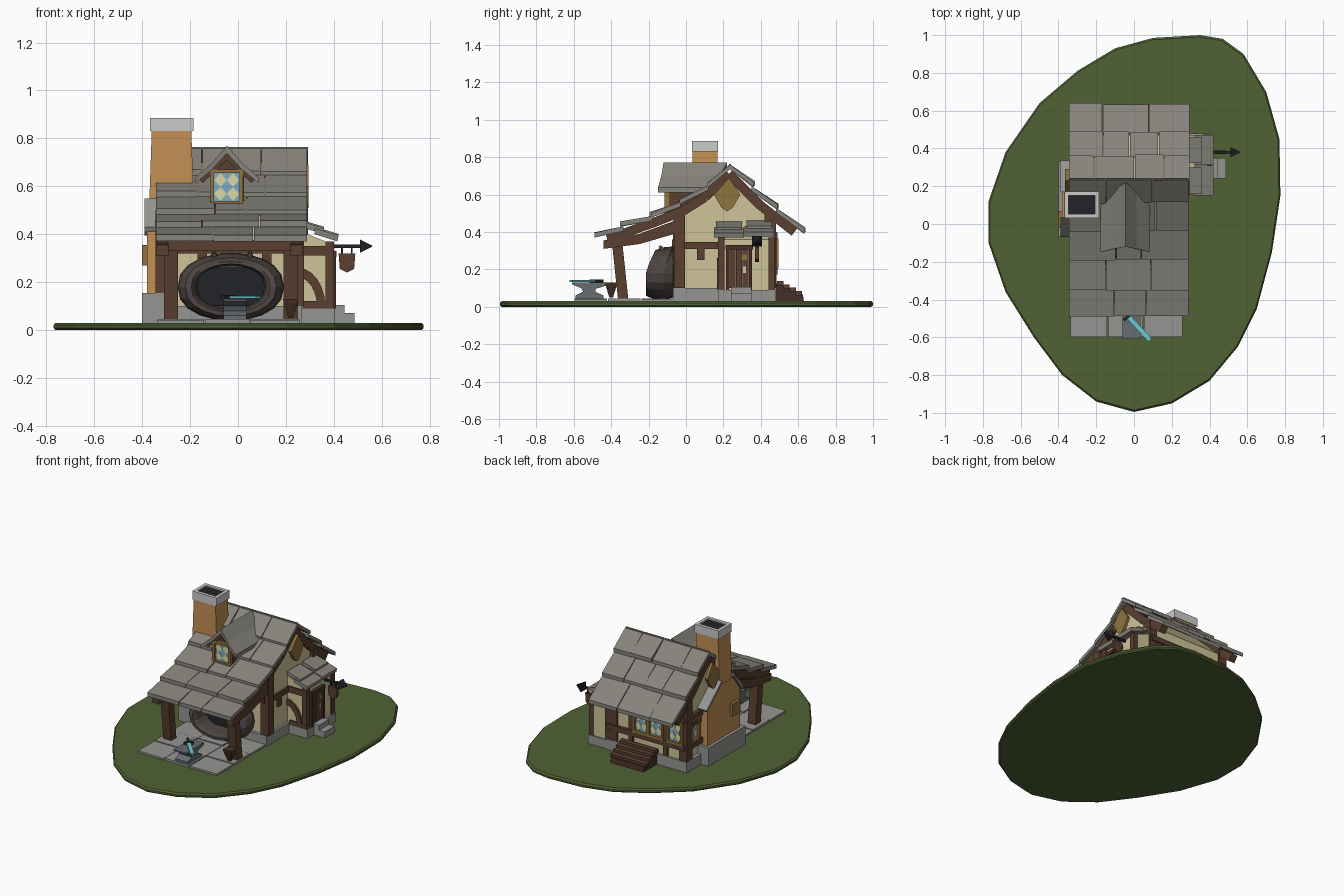
import bpy, bmesh, math, random
from mathutils import Vector

if "Cube" in bpy.data.objects:
    bpy.data.objects.remove(bpy.data.objects["Cube"])

random.seed(4)
COL = dict(grass=(.08, .12, .035), stone=(.3, .3, .29), roof=(.24, .23, .2), wood=(.1, .05, .03),
           dark_wood=(.06, .03, .02), cream=(.62, .56, .32), brick=(.55, .28, .09), ochre=(.28, .17, .05),
           clay=(.075, .06, .055), soot=(.015, .017, .02), white=(.65, .63, .64), glass=(.2, .42, .55),
           pale=(.7, .68, .4), blade=(.15, .6, .65), iron=(.14, .15, .16))
MATS = {}


def finish(name, bm, col):
    bmesh.ops.recalc_face_normals(bm, faces=bm.faces)
    me = bpy.data.meshes.new(name)
    bm.to_mesh(me)
    bm.free()
    if col not in MATS:
        MATS[col] = bpy.data.materials.new(col)
        MATS[col].diffuse_color = (*COL[col], 1)
    me.materials.append(MATS[col])
    ob = bpy.data.objects.new(name, me)
    bpy.context.collection.objects.link(ob)
    return ob


def loft(name, rings, col):
    """Skin a list of closed rings and cap both ends."""
    bm = bmesh.new()
    vs = [[bm.verts.new(p) for p in r] for r in rings]
    n = len(vs[0])
    for a, b in zip(vs, vs[1:]):
        for i in range(n):
            bm.faces.new((a[i], a[(i + 1) % n], b[(i + 1) % n], b[i]))
    bm.faces.new(vs[0])
    bm.faces.new(vs[-1])
    return finish(name, bm, col)


def extrude(name, pts, axis, lo, hi, col):
    """Extrude a 2D profile along an axis: x takes (y,z), y takes (x,z), z takes (x,y)."""
    put = {'x': lambda p, t: (t, p[0], p[1]), 'y': lambda p, t: (p[0], t, p[1]),
           'z': lambda p, t: (p[0], p[1], t)}[axis]
    return loft(name, [[put(p, t) for p in pts] for t in (lo, hi)], col)


def box(name, x0, x1, y0, y1, z0, z1, col):
    return extrude(name, [(x0, y0), (x1, y0), (x1, y1), (x0, y1)], 'z', z0, z1, col)


def beam(name, a, b, w, h, col, taper=1):
    """Square bar from a to b, w sideways and h the other way."""
    a, b = Vector(a), Vector(b)
    d = (b - a).normalized()
    side = d.cross(Vector((0, 0, 1)))
    side = side.normalized() if side.length > .3 else Vector((1, 0, 0))
    up = side.cross(d).normalized()
    ring = lambda c, k: [c + side * w * k * s / 2 + up * h * k * t / 2
                         for s, t in ((-1, -1), (1, -1), (1, 1), (-1, 1))]
    return loft(name, [ring(a, 1), ring(b, taper)], col)


def window(name, axis, u, z, w, h, at, out):
    """Leaded window: glass, pale diamonds, frame bars."""
    rect = lambda a, b, c, d: [(a, c), (b, c), (b, d), (a, d)]
    extrude(name + "_glass", rect(u - w / 2, u + w / 2, z - h / 2, z + h / 2), axis, at, at + out * .006, 'glass')
    for i in range(2):
        for j in range(2):
            cu, cz, a, b = u + (i - .5) * w / 2, z + (j - .5) * h / 2, w / 4, h / 4
            extrude(name + "_diamond", [(cu - a, cz), (cu, cz - b), (cu + a, cz), (cu, cz + b)],
                    axis, at, at + out * .009, 'pale')
    t = .016
    for s in (-1, 1):
        cu, cz = u + s * (w + t) / 2, z + s * (h + t) / 2
        extrude(name + "_jamb", rect(cu - t / 2, cu + t / 2, z - h / 2 - t, z + h / 2 + t), axis, at, at + out * .022, 'ochre')
        extrude(name + "_rail", rect(u - w / 2, u + w / 2, cz - t / 2, cz + t / 2), axis, at, at + out * .022, 'ochre')


def shingles(name, path, x0, x1, lift, thick=.026):
    """Rows of uneven overlapping slabs following a (y,z) path from ridge to eave."""
    for (ya, za), (yb, zb) in zip(path, path[1:]):
        n = 3 + random.randint(0, 1)
        cuts = [x0] + [x0 + (x1 - x0) * (i + random.uniform(-.2, .2)) / n for i in range(1, n)] + [x1]
        for a, b in zip(cuts, cuts[1:]):
            d = random.uniform(-.008, .008)
            over = 1 if yb > ya else -1
            pts = [(ya, za), (yb + over * (.012 + d), zb + lift + d),
                   (yb + over * (.012 + d), zb + lift + d - thick), (ya, za - thick)]
            extrude(name, pts, 'x', a + .002, b - .002, 'roof')


# Grassy island
isle = [(.35, 1), (.1, .985), (-.1, .93), (-.3, .81), (-.5, .64), (-.68, .38), (-.77, .12), (-.77, -.1),
        (-.68, -.36), (-.53, -.6), (-.38, -.8), (-.2, -.94), (0, -.995), (.2, -.95), (.4, -.83), (.55, -.65),
        (.65, -.45), (.73, -.15), (.775, .15), (.77, .45), (.7, .7), (.58, .9), (.47, .98)]
loft("island", [[(x * k, y * k, z) for x, y in isle] for k, z in ((.99, 0), (1, .008), (1, .02), (.99, .03))], 'grass')

# Porch paving
for i, (a, b) in enumerate(((-.34, -.14), (-.14, .05), (.05, .26))):
    for j in range(3):
        y = -.6 + j * .18
        box("paving_slab", a + .003, b - .003, y + .003, y + .177, .025, .042 + .003 * ((i + j) % 2), 'stone')

# House body and stone footing
box("footing", -.345, .265, -.07, .485, .02, .1, 'stone')
extrude("house_walls", [(-.05, .1), (.47, .1), (.47, .47), (.23, .7), (-.05, .48)], 'x', -.32, .25, 'cream')

# Timber frame
for x in (-.315, .245):
    for y in (-.035, .45):
        box("corner_post", x - .03, x + .03, y - .03, y + .03, .1, .5, 'wood')
    s = 1 if x > 0 else -1
    box("side_rail", x, x + s * .02, -.02, .45, .31, .345, 'wood')
    box("side_stud", x, x + s * .018, .06, .1, .25, .31, 'wood')
    extrude("gable_plaque", [(.15, .6), (.19, .53), (.22, .51), (.25, .53), (.29, .6), (.23, .69)],
            'x', x + s * .03, x + s * .05, 'ochre')
    for path in ([(.23, .71), (.1, .585), (-.02, .51), (-.16, .455), (-.42, .36)], [(.23, .71), (.4, .54), (.58, .4)]):
        for (a, b), (c, d) in zip(path, path[1:]):
            beam("barge_board", (x, a, b), (x, c, d), .045, .05, 'wood')
    extrude("porch_brace", [(-.44, .31), (-.25, .335), (-.06, .39), (-.06, .46), (-.25, .39), (-.44, .355)],
            'x', x - .025, x + .025, 'wood')
for z in (.19, .38):
    box("back_rail", -.33, .26, .46, .49, z - .018, z + .018, 'wood')
    box("left_rail", -.345, -.32, .3, .48, z - .018, z + .018, 'wood')
for x in (-.18, .08, .2):
    box("back_stud", x - .016, x + .016, .46, .485, .1, .4, 'wood')
box("front_lintel", -.3, .25, -.075, -.045, .32, .36, 'wood')
for x in (-.15, .12):
    box("front_stud", x - .02, x + .02, -.07, -.045, .1, .46, 'wood')

# Windows
for x in (-.255, -.11, .0):
    window("back_window", 'y', x, .285, .09, .13, .472, 1)
window("left_window", 'x', .39, .285, .08, .13, -.322, -1)

# Main roof
shingles("front_shingle", [(.24, .765), (.12, .65), (-.03, .56), (-.18, .485), (-.335, .43), (-.48, .38)], -.345, .29, .02)
shingles("back_shingle", [(.23, .765), (.35, .645), (.48, .53), (.62, .395)], -.345, .295, .02)
box("eave_beam", -.33, .27, -.41, -.36, .33, .375, 'wood')

# Porch posts
for x in (-.28, .22):
    beam("porch_post", (x, -.335, .03), (x, -.37, .36), .06, .055, 'wood')
loft("hanging_bucket", [[(.22 + r * sx, -.4 + r * sy, z) for sx, sy in ((-1, -1), (1, -1), (1, 1), (-1, 1))]
                        for r, z in ((.01, .05), (.03, .115), (.032, .13))], 'dark_wood')

# Dormer with window
extrude("dormer_body", [(-.115, .5), (.025, .5), (.025, .65), (-.045, .73), (-.115, .65)], 'y', -.09, .2, 'wood')
window("dormer_window", 'y', -.047, .597, .105, .115, -.092, -1)
for x in (-.09, 0):
    box("dormer_bracket", x - .015, x + .015, -.115, -.08, .475, .52, 'wood')
for s in (-1, 1):
    e, m = -.046 + s * .132, -.046 + s * .06
    dormer_roof = [[(-.046, y, .77 + dz), (m, y + f * .4, .7 + dz), (e, y + f, .637 + dz), (e, y + f, .612 + dz),
                    (m, y + f * .4, .672 + dz), (-.046, y, .738 + dz)] for y, f, dz in ((-.12, -.03, 0), (.22, -.1, 0))]
    loft("dormer_roof", dormer_roof, 'roof')
    beam("dormer_barge", (-.046, -.1, .73), (e - s * .02, -.105, .625), .02, .03, 'wood')

# Chimney
box("chimney_base", -.4, -.3, -.07, .33, .02, .155, 'stone')
extrude("chimney_shoulders", [(-.04, .155), (.31, .155), (.31, .4), (.17, .52), (.035, .52), (-.04, .42)], 'x', -.38, -.28, 'brick')
loft("chimney_stack", [[(a, .035, z), (b, .035, z), (b, .168, z), (a, .168, z)]
                       for a, b, z in ((-.375, -.18, .4), (-.36, -.195, .835))], 'brick')
for p in ([(.325, .395), (.17, .53), (.17, .55), (.335, .41)], [(-.055, .41), (.035, .53), (.035, .55), (-.065, .43)]):
    extrude("shoulder_coping", p, 'x', -.39, -.3, 'stone')
box("chimney_plaque", -.4, -.375, -.02, .07, .27, .355, 'ochre')
for y in (.032, .15):
    box("chimney_cap", -.368, -.185, y, y + .022, .83, .886, 'white')
for x in (-.368, -.207):
    box("chimney_cap", x, x + .022, .054, .15, .83, .886, 'white')
box("flue", -.346, -.207, .054, .15, .83, .876, 'soot')

# Entrance lean-to
box("entry_footing", .25, .405, .17, .48, .02, .09, 'stone')
extrude("entry_walls", [(.24, .09), (.39, .09), (.39, .36), (.24, .42)], 'y', .18, .47, 'cream')
for y in (.185, .455):
    box("entry_post", .365, .4, y - .015, y + .02, .09, .37, 'wood')
box("entry_rail", .25, .4, .168, .19, .31, .35, 'wood')
arc = [(math.cos(i * math.pi / 12), math.sin(i * math.pi / 12)) for i in range(7)]
extrude("arched_brace", [(.25 + .115 * c, .095 + .165 * s) for c, s in arc] +
        [(.25 + .08 * c, .095 + .125 * s) for c, s in reversed(arc)], 'y', .166, .185, 'wood')
box("entry_sill", .27, .4, .168, .19, .09, .12, 'wood')
for y0, y1, d in ((.15, .31, 0), (.313, .47, .006)):
    extrude("entry_roof_upper", [(.26, .455 + d), (.36, .425 + d), (.36, .4 + d), (.26, .43 + d)], 'y', y0 + .01, y1 - .01, 'roof')
    extrude("entry_roof_lower", [(.32, .425 + d), (.42, .395 + d), (.415, .37 + d), (.32, .4 + d)], 'y', y0, y1, 'roof')

# Door and steps
for i in range(3):
    box("door_plank", .39, .402, .231 + i * .035, .264 + i * .035, .1, .305, 'wood')
for y in (.215, .337):
    box("door_jamb", .385, .41, y, y + .016, .09, .32, 'dark_wood')
box("door_lintel", .385, .412, .21, .358, .305, .33, 'dark_wood')
box("door_window", .4, .406, .3, .325, .25, .28, 'ochre')
box("door_plate", .4, .408, .305, .322, .18, .215, 'white')
box("upper_step", .4, .445, .24, .35, .02, .105, 'stone')
box("lower_step", .445, .487, .24, .35, .02, .07, 'stone')

# Arrow sign
beam("sign_pole", (.39, .38, .35), (.52, .38, .35), .014, .014, 'soot')
beam("sign_arrowhead", (.51, .38, .35), (.56, .38, .35), .055, .055, 'soot', .1)
for x in (.435, .475):
    beam("sign_hook", (x, .38, .35), (x, .38, .31), .008, .008, 'soot')
extrude("sign_board", [(.42, .32), (.49, .32), (.485, .255), (.455, .24), (.425, .255)], 'y', .37, .39, 'wood')

# Round clay furnace, lathed around y and squashed
prof = [(.17, -.05), (.205, -.07), (.222, -.12), (.215, -.175), (.19, -.215), (.165, -.215), (.15, -.19), (.14, -.09)]
rings = []
for r, y in prof:
    ring = []
    for i in range(20):
        t = i * math.tau / 20
        c, s = math.cos(t), math.sin(t)
        lean = .05 * max(s, 0) * (1 if r > .16 else .3)
        ring.append((-.03 + r * c, y + lean * (y < -.1), max(.035, .18 + r * .64 * math.copysign(abs(s) ** .85, s))))
    rings.append(ring)
furnace = loft("furnace", rings, 'clay')
box("furnace_hollow", -.17, .11, -.105, -.08, .1, .26, 'soot')
for x in (-.1, .05):
    beam("furnace_horn", (x, -.12, .29), (x, -.14, .325), .035, .035, 'clay', .4)

# Anvil, hammer tool and glowing sword
extrude("anvil", [(-.59, .045), (-.44, .045), (-.44, .06), (-.485, .08), (-.485, .095), (-.42, .115), (-.42, .13),
                  (-.61, .13), (-.61, .12), (-.56, .1), (-.55, .08), (-.59, .06)], 'x', -.06, .035, 'iron')
beam("sword_blade", (-.03, -.49, .137), (.085, -.615, .137), .026, .01, 'blade')
beam("sword_grip", (-.03, -.49, .137), (-.07, -.445, .137), .015, .015, 'soot')
beam("sword_guard", (-.055, -.51, .137), (-.005, -.47, .137), .014, .016, 'soot')

# Stepped cellar hatch at the back
extrude("hatch_base", [(.47, .03), (.63, .03), (.625, .065), (.51, .125), (.47, .125)], 'x', -.12, .13, 'dark_wood')
for i in range(4):
    y, z = .505 + i * .033, .13 - i * .018
    box("hatch_plank", -.13, .14, y - .018, y + .016, z - .015, z + .008, 'wood')

for m in bpy.data.materials:
    if m.users and not m.is_grease_pencil:
        m.use_nodes = True
        m.node_tree.nodes["Principled BSDF"].inputs["Base Color"].default_value = m.diffuse_color
